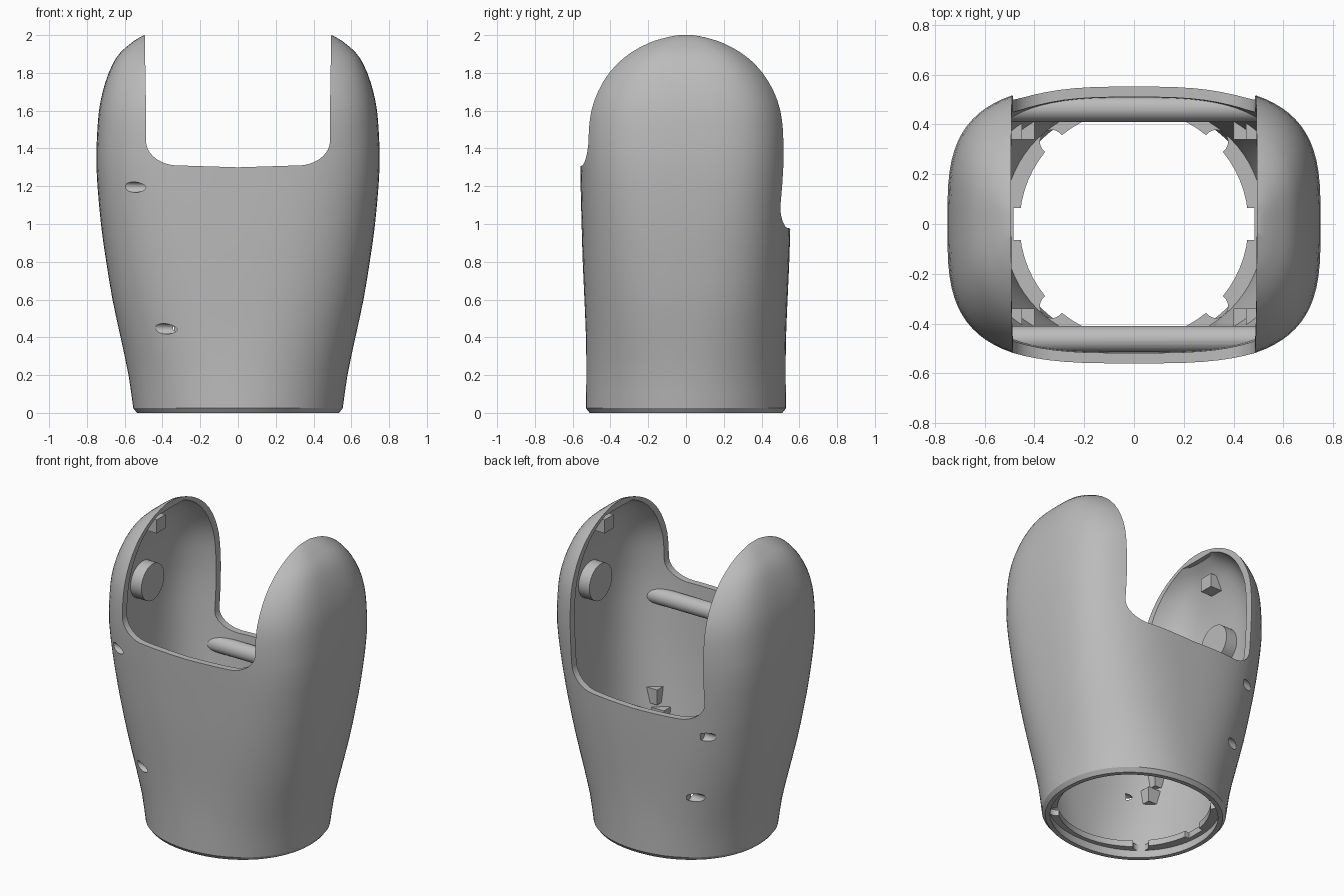
import bpy, bmesh, math
from mathutils import Matrix, Vector

if "Cube" in bpy.data.objects:
    bpy.data.objects.remove(bpy.data.objects["Cube"])

grey = bpy.data.materials.new("plain grey")
grey.use_nodes = True
grey.diffuse_color = (0.5, 0.5, 0.5, 1)
grey.node_tree.nodes["Principled BSDF"].inputs["Base Color"].default_value = (0.5, 0.5, 0.5, 1)

# Body profile: height, half width, half depth, squareness
PROFILE = [
    (0.0, 0.535, 0.51, 2.1), (0.025, 0.555, 0.53, 2.1), (0.2, 0.58, 0.528, 2.2),
    (0.4, 0.622, 0.53, 2.4), (0.6, 0.665, 0.538, 2.6), (0.8, 0.698, 0.547, 2.8),
    (1.0, 0.726, 0.553, 3.0), (1.3, 0.75, 0.56, 3.3), (1.5, 0.745, 0.56, 3.3),
    (1.65, 0.728, 0.535, 3.3), (1.8, 0.685, 0.46, 3.3), (1.9, 0.63, 0.36, 3.3),
    (1.97, 0.55, 0.24, 3.3), (2.0, 0.497, 0.13, 3.3)]


def section(z):
    """Smoothly interpolated half width, half depth and squareness."""
    z = min(max(z, 0), 2)
    i = max(k for k in range(len(PROFILE) - 1) if PROFILE[k][0] <= z)
    p, q = PROFILE[i], PROFILE[i + 1]
    before = PROFILE[i - 1] if i > 1 else p
    after = PROFILE[min(i + 2, len(PROFILE) - 1)]
    h = q[0] - p[0]
    t = (z - p[0]) / h
    out = []
    for c in (1, 2, 3):
        if i == 0:
            out.append(p[c] + (q[c] - p[c]) * t)
            continue
        m0 = (q[c] - before[c]) / (q[0] - before[0]) * h
        m1 = (after[c] - p[c]) / (after[0] - p[0]) * h
        out.append((2*t**3 - 3*t*t + 1) * p[c] + (t**3 - 2*t*t + t) * m0
                   + (3*t*t - 2*t**3) * q[c] + (t**3 - t*t) * m1)
    return out


def finish(bm, name):
    bmesh.ops.recalc_face_normals(bm, faces=bm.faces)
    mesh = bpy.data.meshes.new(name)
    bm.to_mesh(mesh)
    bm.free()
    ob = bpy.data.objects.new(name, mesh)
    bpy.context.collection.objects.link(ob)
    mesh.materials.append(grey)
    return ob


def loft(name, heights, inset=0.0, sides=80):
    bm = bmesh.new()
    rings = []
    for z in heights:
        a, b, n = section(z)
        ring = []
        for k in range(sides):
            t = math.tau * (k + 0.5) / sides
            c, s = math.cos(t), math.sin(t)
            ring.append(bm.verts.new((
                (a - inset) * math.copysign(abs(c) ** (2 / n), c),
                (b - inset) * math.copysign(abs(s) ** (2 / n), s), z)))
        rings.append(ring)
    for lo, hi in zip(rings, rings[1:]):
        for k in range(sides):
            j = (k + 1) % sides
            bm.faces.new((lo[k], lo[j], hi[j], hi[k]))
    bm.faces.new(rings[0])
    bm.faces.new(rings[-1])
    return finish(bm, name)


def cylinder(name, centre, radius, length, axis="X", sides=40):
    bm = bmesh.new()
    turn = Matrix.Rotation(math.pi / 2, 4, "Y") if axis == "X" else Matrix()
    bmesh.ops.create_cone(bm, cap_ends=True, segments=sides, radius1=radius, radius2=radius,
                          depth=length, matrix=Matrix.Translation(centre) @ turn)
    return finish(bm, name)


def box(name, centre, size):
    bm = bmesh.new()
    bmesh.ops.create_cube(bm, size=1, matrix=Matrix.Translation(centre)
                          @ Matrix.Diagonal(Vector(size).to_4d()))
    return finish(bm, name)


def slot(name, floor, y0, y1):
    """U-shaped prism with rounded lower corners."""
    w, rx, rz = 0.487, 0.17, 0.13
    half = [(w + 0.01, 2.2), (w, floor + 0.3)]
    for k in range(13):
        t = math.pi / 2 * k / 12
        half.append((w - rx + rx * math.cos(t), floor + 0.01 + rz - rz * math.sin(t)))
    outline = half + [(0, floor)] + [(-x, z) for x, z in reversed(half)]
    bm = bmesh.new()
    face = bm.faces.new([bm.verts.new((x, y0, z)) for x, z in outline])
    grown = bmesh.ops.extrude_face_region(bm, geom=[face])["geom"]
    bmesh.ops.translate(bm, vec=(0, y1 - y0, 0),
                        verts=[g for g in grown if isinstance(g, bmesh.types.BMVert)])
    return finish(bm, name)


def combine(ob, cutter, operation="DIFFERENCE"):
    mod = ob.modifiers.new("cut", "BOOLEAN")
    mod.operation, mod.solver, mod.object = operation, "EXACT", cutter
    bpy.context.view_layer.objects.active = ob
    bpy.ops.object.modifier_apply(modifier=mod.name)


steps = [0.0, 0.025] + [0.1 * k for k in range(1, 16)]
upper = [1.55 + 0.05 * k for k in range(7)] + [1.88, 1.91, 1.935]
cutters = []
limit = loft("limit", steps + upper + [1.97, 2.0], 0.012)
cavity = loft("cavity", [-0.05] + steps[1:] + upper + [1.957], 0.042)
slots = [slot("front_slot", 1.3, -1, 0.05), slot("back_slot", 0.97, -0.05, 1)]

# Screw holes entering sideways through the rounded corners
holes = [cylinder("hole", ((x0 + x1) / 2, y, z), 0.028, x1 - x0, sides=24)
         for x0, x1, y, z in ((-0.9, -0.46, -0.48, 1.195), (-0.7, -0.31, -0.458, 0.445),
                              (-0.9, -0.45, 0.475, 0.88), (-0.7, -0.34, 0.455, 0.445))]
cutters += [limit, cavity] + slots + holes

# Hollow body with two tall side lobes
shell = loft("body_shell", steps + upper + [1.955, 1.97, 1.985, 2.0])
for cutter in [cavity] + slots + holes:
    combine(shell, cutter)
parts = [shell]

# Cross tubes under the slot edges
for name, y, z, near in (("front_tube", -0.462, 1.19, holes[0]),
                         ("back_tube", 0.462, 0.885, holes[2])):
    tube = cylinder(name, (0, y, z), 0.052, 1.3)
    combine(tube, limit, "INTERSECT")
    combine(tube, near)
    parts.append(tube)

for side, sx in (("left", 1), ("right", -1)):
    # Pivot boss and stop inside each lobe
    boss = cylinder(side + "_boss", (sx * 0.70, 0, 1.43), 0.12, 0.15)
    stop = box(side + "_stop", (sx * 0.63, 0, 1.83), (0.13, 0.09, 0.09))
    for part in (boss, stop):
        combine(part, limit, "INTERSECT")
        parts.append(part)
    # Stepped screw blocks in the lower corners
    for end, sy in (("front", -1), ("back", 1)):
        for level, x, z in (("lower", 0.5, 0.455), ("upper", 0.55, 0.58)):
            block = box(f"{side}_{end}_{level}_block", (sx * x, sy * 0.42, z), (0.2, 0.16, 0.1))
            combine(block, limit, "INTERSECT")
            for hole in holes:
                if sx < 0 and level == "lower":
                    combine(block, hole)
            parts.append(block)

# Base ring with keyed opening
ring = cylinder("base_ring", (0, 0, 0.075), 0.7, 0.04, "Z", 64)
combine(ring, limit, "INTERSECT")
keys = [cylinder("opening", (0, 0, 0.07), 0.46, 0.3, "Z", 64),
        box("side_key", (0, 0, 0.07), (0.97, 0.13, 0.3))]
keys += [cylinder("corner_key", (sx * 0.33, sy * 0.33, 0.07), 0.048, 0.3, "Z", 24)
         for sx in (-1, 1) for sy in (-1, 1)]
for key in keys:
    combine(ring, key)
cutters += keys
parts.append(ring)

for ob in cutters:
    bpy.data.objects.remove(ob)

# Smooth shading with sharp rims
for ob in parts:
    bpy.ops.object.select_all(action="DESELECT")
    ob.select_set(True)
    bpy.context.view_layer.objects.active = ob
    bpy.ops.object.shade_smooth_by_angle(angle=math.radians(30))
